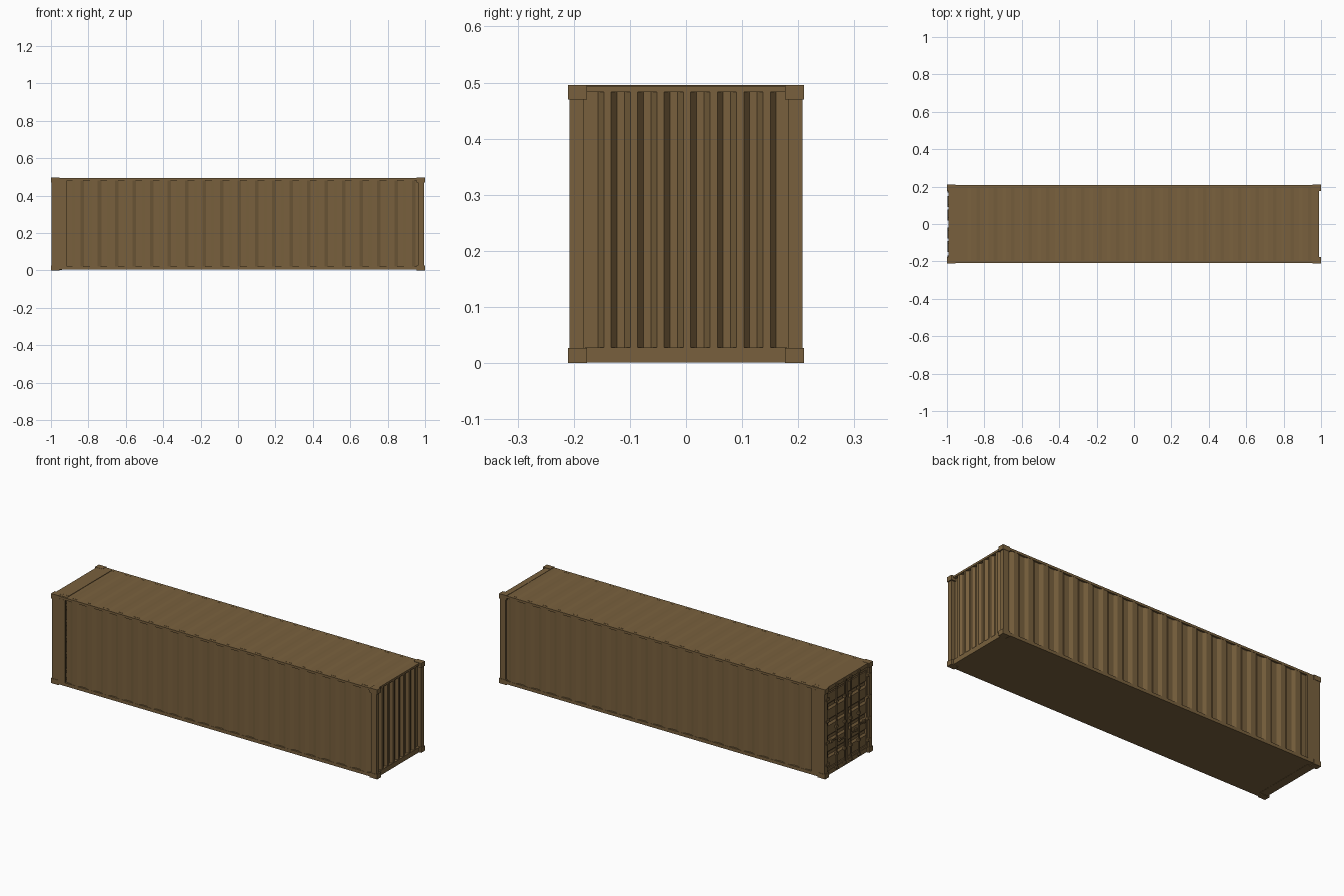
import bpy, bmesh
from mathutils import Vector

if "Cube" in bpy.data.objects:
    bpy.data.objects.remove(bpy.data.objects["Cube"])

L, W, H = 1.0, 0.21, 0.496        # half length, half width, full height

paint = bpy.data.materials.new("brown_paint")
paint.diffuse_color = (0.19, 0.118, 0.047, 1)
paint.use_nodes = True
paint.node_tree.nodes["Principled BSDF"].inputs["Base Color"].default_value = paint.diffuse_color


def finish(name, bm):
    me = bpy.data.meshes.new(name)
    bm.to_mesh(me)
    bm.free()
    me.materials.append(paint)
    ob = bpy.data.objects.new(name, me)
    bpy.context.collection.objects.link(ob)
    return ob


def add_box(bm, x0, x1, y0, y1, z0, z1):
    vs = bmesh.ops.create_cube(bm, size=1)["verts"]
    for v in vs:
        v.co = Vector(((x0 + x1) / 2 + v.co.x * (x1 - x0),
                       (y0 + y1) / 2 + v.co.y * (y1 - y0),
                       (z0 + z1) / 2 + v.co.z * (z1 - z0)))


def boxes(name, specs, mirror_y=False):
    bm = bmesh.new()
    for s in specs:
        x0, x1, y0, y1, z0, z1 = s
        add_box(bm, *s)
        if mirror_y:
            add_box(bm, x0, x1, -y1, -y0, z0, z1)
    return finish(name, bm)


def wave(start, end, first, pitch, count, slope, flat, depth):
    """Trapezoid profile: (position, inward offset) with 'count' outward ridges."""
    pts = [(start, depth)]
    for i in range(count):
        a = first + i * pitch
        pts += [(a, depth), (a + slope, 0), (a + slope + flat, 0), (a + 2 * slope + flat, depth)]
    pts.append((end, depth))
    return pts


def corrugated(name, pts, lo, hi, place, outward):
    """Extrude a wave between lo and hi; place(t, offset, s) gives the 3D point."""
    bm = bmesh.new()
    rows = [[bm.verts.new(place(t, d, s)) for t, d in pts] for s in (lo, hi)]
    for i in range(len(pts) - 1):
        bm.faces.new((rows[0][i], rows[0][i + 1], rows[1][i + 1], rows[1][i]))
    bm.normal_update()
    if sum((f.normal * f.calc_area() for f in bm.faces), Vector()).dot(Vector(outward)) < 0:
        bmesh.ops.reverse_faces(bm, faces=bm.faces[:])
    return finish(name, bm)


# corner castings
boxes("corner_castings",
      [(x0, x1, 0.176, W, z0, z1)
       for x0, x1 in ((-L, -0.955), (0.955, L))
       for z0, z1 in ((0, 0.027), (0.47, H))], mirror_y=True)

# corner posts, with the wide flat side plates at the door end
boxes("corner_posts", [(0.962, 0.994, 0.183, 0.208, 0.02, 0.48),
                       (-0.996, -0.955, 0.183, 0.208, 0.02, 0.48),
                       (-0.955, -0.915, 0.200, 0.208, 0.02, 0.48)], mirror_y=True)

# long side rails
boxes("side_rails", [(-0.97, 0.97, 0.190, 0.2075, 0.004, 0.022),
                     (-0.97, 0.97, 0.192, 0.2075, 0.480, 0.493)], mirror_y=True)

# end rails, door header and sill
boxes("front_end_rails", [(0.955, 0.988, -0.18, 0.18, 0.001, 0.028),
                          (0.955, 0.988, -0.18, 0.18, 0.483, 0.494)])
boxes("door_header", [(-0.992, -0.91, -0.18, 0.18, 0.474, 0.495)])
boxes("door_sill", [(-0.988, -0.94, -0.18, 0.18, 0.003, 0.028)])

# floor and flat roof plate over the door
boxes("floor", [(-0.96, 0.965, -0.195, 0.195, 0.004, 0.014)])
boxes("roof_door_plate", [(-0.96, -0.91, -0.2, 0.2, 0.484, 0.4945)])

# corrugated long walls and roof share one wave
long_wave = wave(-0.915, 0.965, -0.89, 0.0933, 20, 0.019, 0.0277, 0.009)
for label, s in (("front", -1), ("back", 1)):
    corrugated(label + "_side_wall", long_wave, 0.02, 0.482,
               lambda t, d, z, s=s: (t, s * (0.2065 - d), z), (0, s, 0))
corrugated("roof", long_wave, -0.196, 0.196,
           lambda t, d, y: (t, y, H - d * 0.4), (0, 0, 1))

# corrugated closed end
end_wave = wave(-0.184, 0.184, -0.157, 0.0473, 7, 0.0105, 0.013, 0.014)
corrugated("closed_end_wall", end_wave, 0.026, 0.485,
           lambda t, d, z: (0.986 - d, t, z), (1, 0, 0))

# double doors with horizontally pressed panels
door_wave = wave(0.03, 0.474, 0.036, 0.0885, 5, 0.01, 0.052, 0.009)
for label, s in (("left", 1), ("right", -1)):
    corrugated(label + "_door_panel", door_wave, s * 0.002, s * 0.184,
               lambda t, d, y: (-0.978 - 0.008 + d, y, t), (-1, 0, 0))
boxes("door_frames", [(-0.988, -0.972, 0.002, 0.012, 0.03, 0.472),
                      (-0.988, -0.972, 0.168, 0.182, 0.03, 0.472),
                      (-0.988, -0.972, 0.002, 0.182, 0.03, 0.042),
                      (-0.988, -0.972, 0.002, 0.182, 0.460, 0.472)], mirror_y=True)

# locking rods
rods = (0.026, 0.098)
bm = bmesh.new()
for y in (-rods[1], -rods[0], rods[0], rods[1]):
    r = bmesh.ops.create_cone(bm, cap_ends=True, segments=10, radius1=0.0035,
                              radius2=0.0035, depth=0.464)
    bmesh.ops.translate(bm, verts=r["verts"], vec=(-0.9935, y, 0.25))
rod_ob = finish("locking_rods", bm)
bpy.context.view_layer.objects.active = rod_ob
rod_ob.select_set(True)
bpy.ops.object.shade_smooth_by_angle()

# rod keepers at the ends and guide brackets between
boxes("rod_brackets",
      [(-0.998, -0.984, y - 0.008, y + 0.008, z - 0.006, z + 0.006)
       for y in rods for z in (0.022, 0.10, 0.25, 0.39, 0.480)], mirror_y=True)

# swing handles and their catches
boxes("door_handles",
      [(-0.998, -0.993, y, y + 0.052, z - 0.003, z + 0.003)
       for y, z in ((0.026, 0.165), (0.098, 0.185))] +
      [(-0.997, -0.984, y, y + 0.012, z - 0.008, z + 0.008)
       for y, z in ((0.066, 0.165), (0.138, 0.185))], mirror_y=True)

# hinges
boxes("door_hinges", [(-0.998, -0.984, 0.168, 0.196, z - 0.007, z + 0.007)
                      for z in (0.07, 0.19, 0.31, 0.43)], mirror_y=True)
